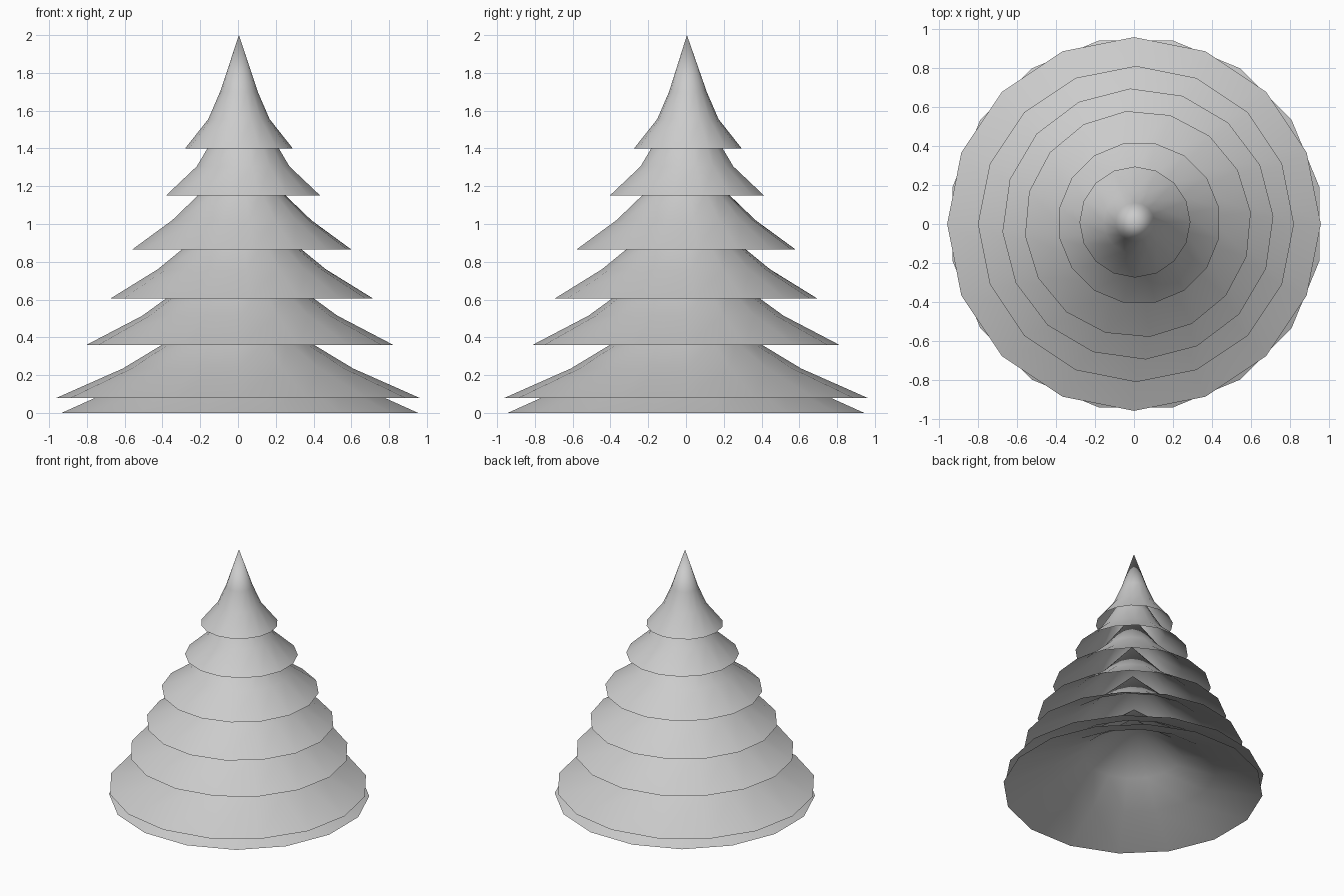
import bpy
import bmesh
from math import cos, sin, pi, radians

if "Cube" in bpy.data.objects:
    bpy.data.objects.remove(bpy.data.objects["Cube"])

SIDES = 16
HEIGHT = 0.6

# rim z, rim radius, centre x, centre y, twist in degrees, upper and middle ring ratio
TIERS = [
    (0.00, 0.962, 0.01, 0.0, 11.25, 0.385, 0.635),
    (0.08, 0.960, 0.00, 0.0, 0.0, 0.385, 0.635),
    (0.36, 0.812, 0.01, 0.0, 0.0, 0.39, 0.635),
    (0.605, 0.697, 0.02, 0.0, 3.3, 0.385, 0.64),
    (0.865, 0.583, 0.02, 0.0, 5.9, 0.375, 0.635),
    (1.15, 0.417, 0.027, 0.005, 11.25, 0.39, 0.60),
    (1.40, 0.285, 0.005, 0.01, 0.0, 0.35, 0.57),
]


def branch_tier(name, z, radius, cx, cy, twist, upper, middle):
    """Open flared skirt closing to a point at the top."""
    bm = bmesh.new()
    rings = []
    for ratio, rise in ((1.0, 0.0), (middle, 0.155), (upper, 0.30)):
        ring = []
        for i in range(SIDES):
            a = 2 * pi * i / SIDES + radians(twist)
            ring.append(bm.verts.new((cx + radius * ratio * cos(a),
                                      cy + radius * ratio * sin(a), z + rise)))
        rings.append(ring)
    apex = bm.verts.new((cx, cy * 0.5, z + HEIGHT))
    for i in range(SIDES):
        j = (i + 1) % SIDES
        for low, high in zip(rings, rings[1:]):
            bm.faces.new((low[i], low[j], high[j], high[i]))
        bm.faces.new((rings[-1][i], rings[-1][j], apex))
    for f in bm.faces:
        f.smooth = True
    mesh = bpy.data.meshes.new(name)
    bm.to_mesh(mesh)
    bm.free()
    obj = bpy.data.objects.new(name, mesh)
    bpy.context.collection.objects.link(obj)


# Stacked tiers of branches, bottom to top
for n, tier in enumerate(TIERS, 1):
    branch_tier(f"branch_tier_{n}", *tier)
